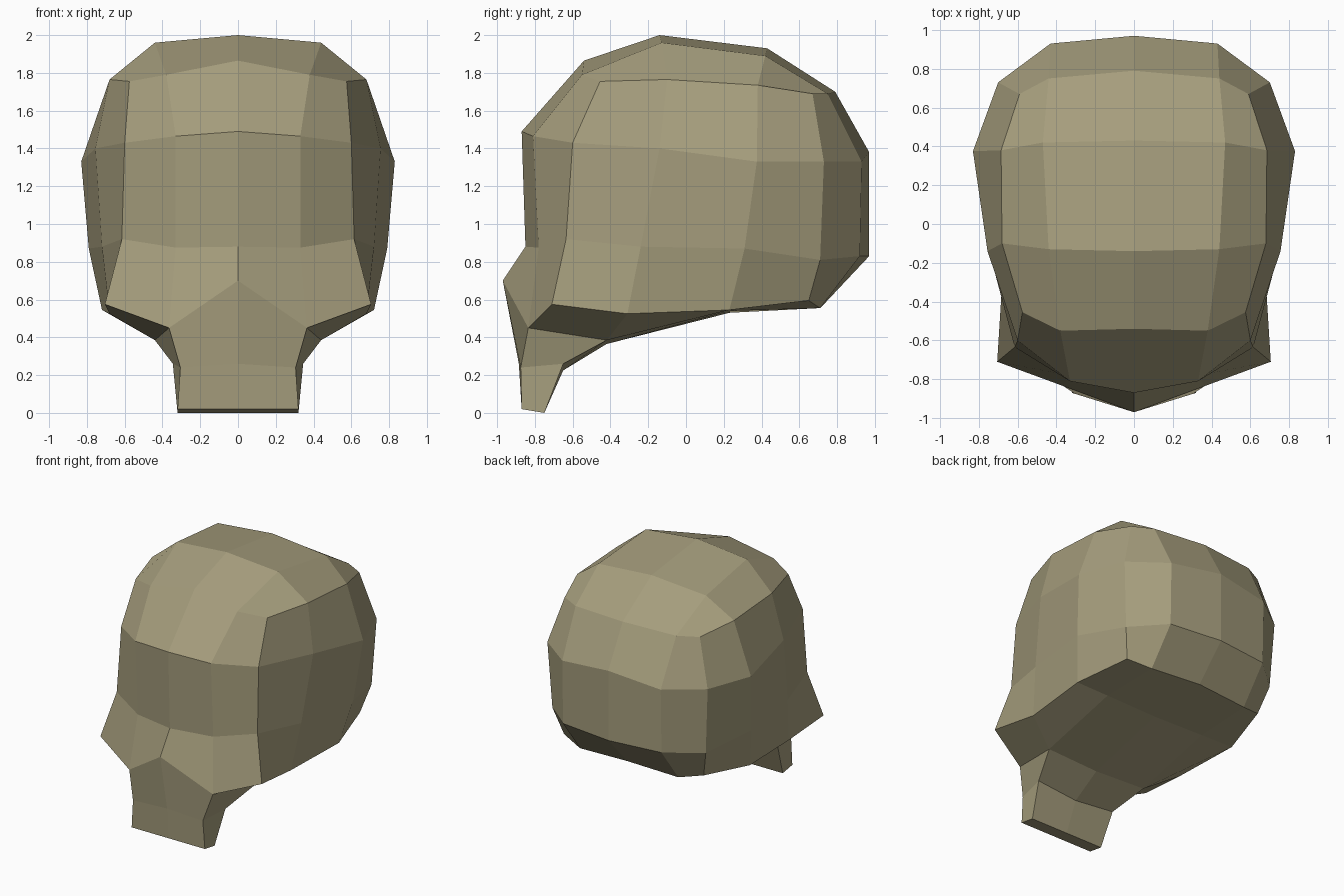
import bpy
import bmesh

default_cube = bpy.data.objects.get("Cube")
if default_cube:
    bpy.data.objects.remove(default_cube, do_unlink=True)


def make_material(name, colour):
    material = bpy.data.materials.new(name)
    material.use_nodes = True
    material.diffuse_color = colour
    shader = next(n for n in material.node_tree.nodes if n.type == "BSDF_PRINCIPLED")
    shader.inputs["Base Color"].default_value = colour
    return material


bone_material = make_material("aged bone", (0.38, 0.34, 0.205, 1))
bm = bmesh.new()


def add_section(*points):
    """Make the vertices of one half cross-section, listed front to back."""
    return [bm.verts.new(point) for point in points]


def bridge(upper, lower):
    """Join two sections with the same number of points by a strip of quads."""
    for i in range(len(upper) - 1):
        bm.faces.new((upper[i], lower[i], lower[i + 1], upper[i + 1]))


# Cranium: half sections running from the brow centre round to the nape
crown = add_section(
    (0, -.54, 1.865), (.38, -.55, 1.79), (.575, -.455, 1.755), (.68, -.1, 1.765),
    (.685, .38, 1.735), (.59, .67, 1.69), (.44, .75, 1.69), (0, .79, 1.7))
temple = add_section(
    (0, -.87, 1.49), (.33, -.81, 1.465), (.6, -.6, 1.43), (.755, -.14, 1.4),
    (.83, .375, 1.33), (.7, .73, 1.33), (.43, .93, 1.33), (0, .97, 1.38))
cheek = add_section(
    (0, -.85, .88), (.33, -.78, .875), (.615, -.635, .92), (.72, -.24, .88),
    (.79, .31, .87), (.67, .71, .81), (.43, .92, .83), (0, .97, .83))
base = add_section(
    (0, -.97, .7), (.365, -.835, .45), (.705, -.71, .575), (.68, -.31, .525),
    (.72, .23, .545), (.61, .65, .595), (.43, .71, .555), (0, .73, .575))

for upper, lower in zip((crown, temple, cheek), (temple, cheek, base)):
    bridge(upper, lower)

# Top of the head: two ridge rows across the crown opening
front_ridge = add_section((0, -.14, 2), (.44, -.13, 1.96))
rear_ridge = add_section((0, .43, 1.93), (.47, .42, 1.89))
top_rows = (
    crown[:3],
    front_ridge + [crown[3]],
    rear_ridge + [crown[4]],
    [crown[7], crown[6], crown[5]],
)
for ahead, behind in zip(top_rows, top_rows[1:]):
    bridge(behind, ahead)

# Underside: palate rows between the cheek edges and the nape
throat = add_section((0, -.42, .365), (.44, -.42, .385))
nape = add_section((0, .23, .53), (.44, .23, .54))
bridge(throat + [base[3]], nape + [base[4]])
bridge(nape + [base[4]], [base[7], base[6], base[5]])
bridge(base[1:3], [throat[1], base[3]])

# Lower jaw: two sections lofted down from the muzzle, then capped
muzzle = [base[0], base[1], throat[1], throat[0]]
lip = add_section((0, -.885, .26), (.305, -.875, .24), (.345, -.65, .26), (0, -.65, .225))
chin = add_section((0, -.87, .02), (.32, -.87, .02), (.32, -.75, 0), (0, -.75, 0))
bridge(muzzle, lip)
bridge(lip, chin)
bm.faces.new(chin)

bmesh.ops.recalc_face_normals(bm, faces=bm.faces[:])
mesh = bpy.data.meshes.new("skull")
bm.to_mesh(mesh)
bm.free()
mesh.materials.append(bone_material)

skull = bpy.data.objects.new("skull", mesh)
bpy.context.scene.collection.objects.link(skull)

# The other half of the head
mirror = skull.modifiers.new("other_half", "MIRROR")
mirror.use_axis[0] = True
mirror.use_clip = True
mirror.merge_threshold = 0.001
